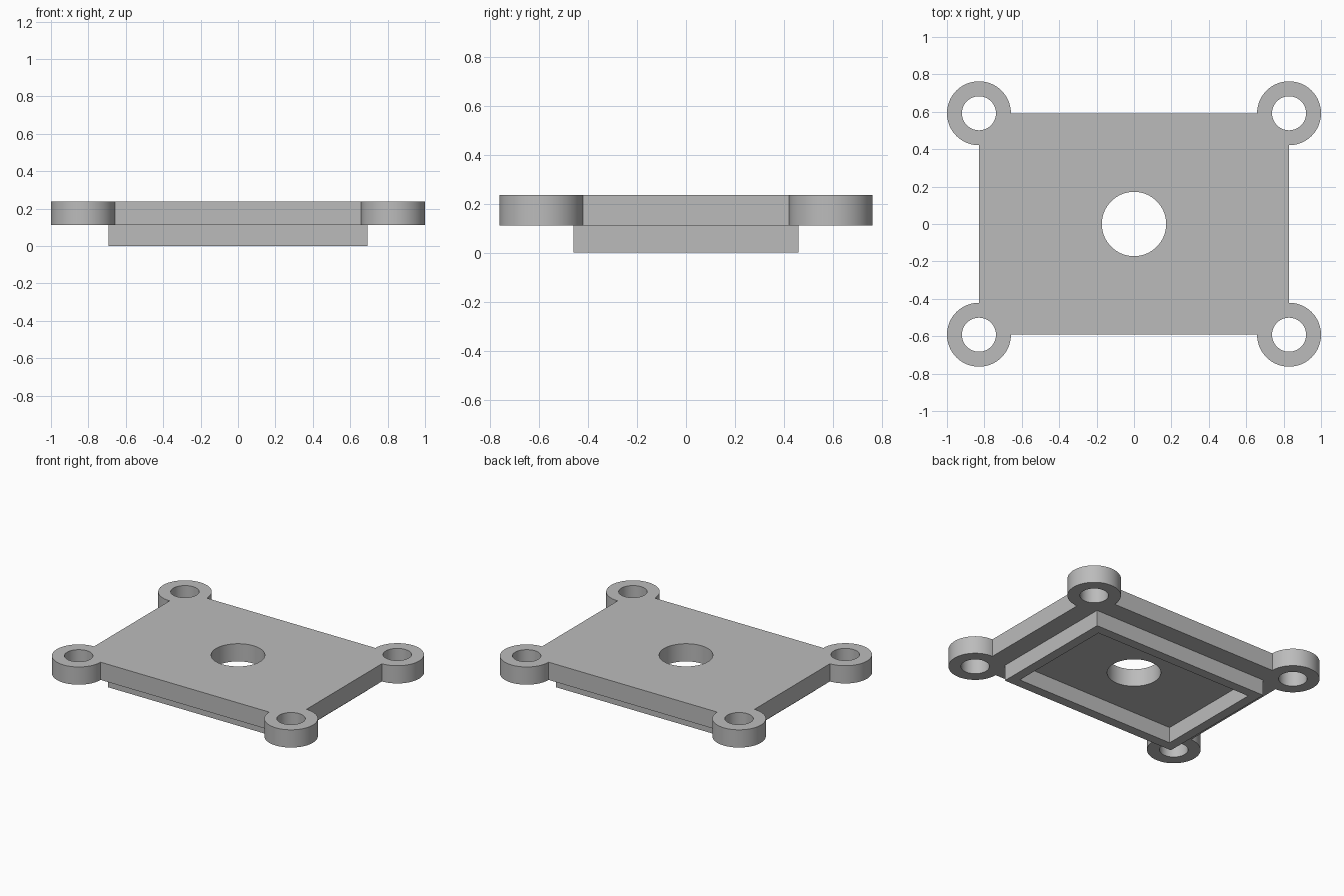
import bpy
import bmesh
from math import cos, sin, radians, tau

if "Cube" in bpy.data.objects:
    bpy.data.objects.remove(bpy.data.objects["Cube"], do_unlink=True)

EAR_X, EAR_Y = 0.829, 0.592      # screw ear centres, also the plate corners
EAR_R, SCREW_R, CENTRE_R = 0.171, 0.091, 0.172
LIP_TOP, PLATE_TOP = 0.112, 0.237
LIP_X, LIP_Y, LIP_WALL = 0.693, 0.459, 0.068

grey = bpy.data.materials.new("mid grey")
grey.use_nodes = True
colour = (0.5, 0.5, 0.5, 1)
grey.diffuse_color = colour
grey.node_tree.nodes["Principled BSDF"].inputs["Base Color"].default_value = colour


def arc(cx, cy, r, start, sweep, steps):
    return [(cx + r * cos(start + sweep * i / steps),
             cy + r * sin(start + sweep * i / steps)) for i in range(steps + 1)]


def circle(cx, cy, r, steps=64):
    return arc(cx, cy, r, 0, tau, steps)[:-1]


def rectangle(hx, hy):
    return [(hx, hy), (-hx, hy), (-hx, -hy), (hx, -hy)]


def extruded(name, loops, bottom, top):
    """Solid from closed loops; loops inside the first become holes."""
    curve = bpy.data.curves.new(name, "CURVE")
    curve.dimensions = "2D"
    curve.fill_mode = "BOTH"
    curve.extrude = (top - bottom) / 2
    for loop in loops:
        spline = curve.splines.new("POLY")
        spline.points.add(len(loop) - 1)
        for point, (x, y) in zip(spline.points, loop):
            point.co = (x, y, 0, 1)
        spline.use_cyclic_u = True
    obj = bpy.data.objects.new(name, curve)
    bpy.context.collection.objects.link(obj)
    bpy.ops.object.select_all(action="DESELECT")
    obj.select_set(True)
    bpy.context.view_layer.objects.active = obj
    bpy.ops.object.convert(target="MESH")
    obj = bpy.context.object
    obj.name = name

    # Weld caps to walls and set the solid at its height
    bm = bmesh.new()
    bm.from_mesh(obj.data)
    bmesh.ops.remove_doubles(bm, verts=bm.verts, dist=0.0001)
    bmesh.ops.translate(bm, verts=bm.verts, vec=(0, 0, (top + bottom) / 2))
    bmesh.ops.dissolve_limit(bm, angle_limit=radians(0.5), verts=bm.verts, edges=bm.edges)
    bmesh.ops.recalc_face_normals(bm, faces=bm.faces)
    bm.to_mesh(obj.data)
    bm.free()
    obj.data.materials.clear()
    obj.data.materials.append(grey)
    bpy.ops.object.shade_smooth_by_angle(angle=radians(30))
    return obj


# Plate with a three-quarter round ear at each corner, and through holes
corners = rectangle(EAR_X, EAR_Y)
outline = []
for k, (x, y) in enumerate(corners):
    outline += arc(x, y, EAR_R, radians(90 * k - 90), radians(270), 48)
holes = [circle(x, y, SCREW_R) for x, y in corners]
extruded("mounting_plate", [outline, circle(0, 0, CENTRE_R)] + holes, LIP_TOP, PLATE_TOP)

# Rectangular locating lip under the plate
extruded("locating_lip", [rectangle(LIP_X, LIP_Y),
                          rectangle(LIP_X - LIP_WALL, LIP_Y - LIP_WALL)], 0, LIP_TOP)
